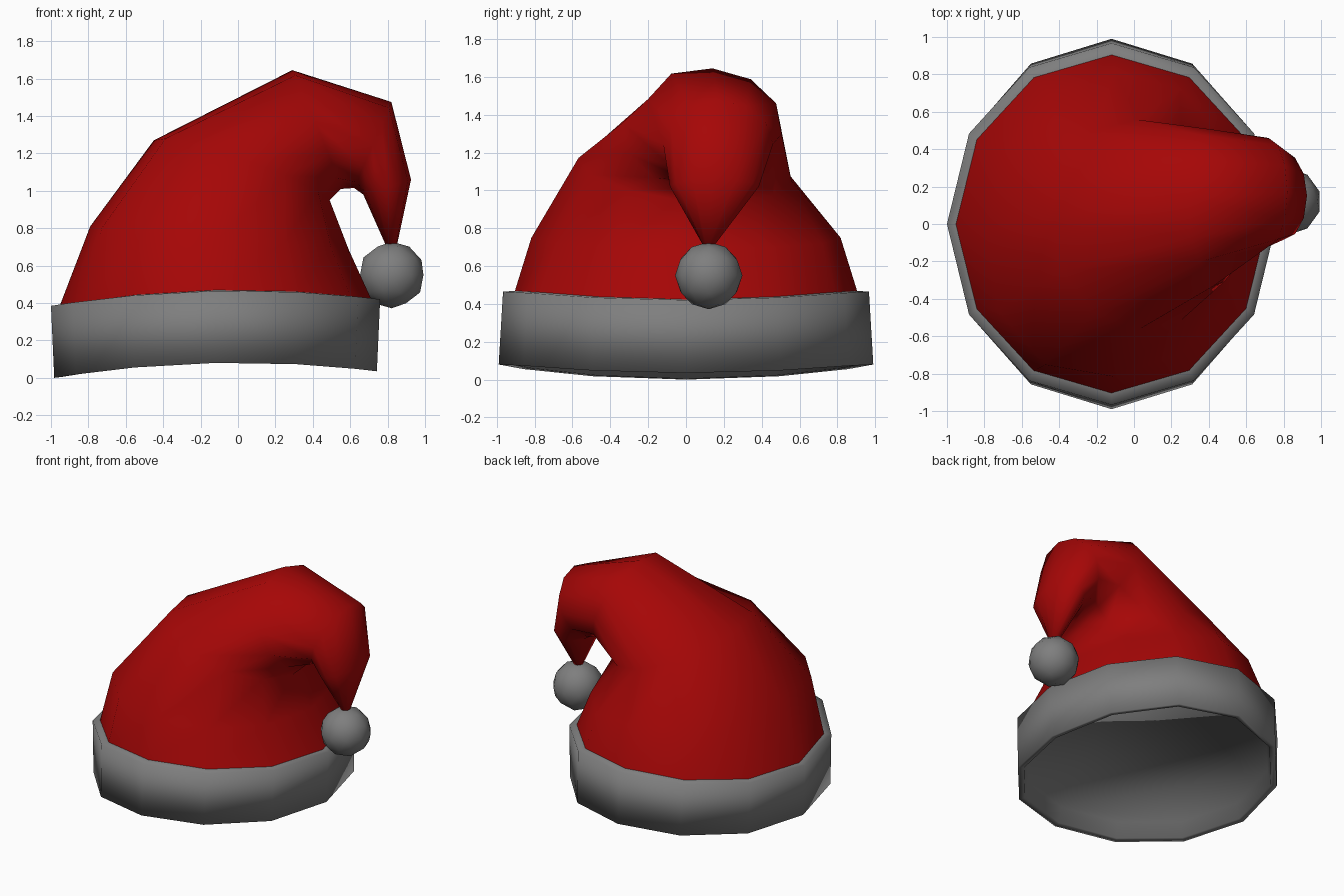
import bpy, bmesh, math
from mathutils import Vector

if "Cube" in bpy.data.objects:
    bpy.data.objects.remove(bpy.data.objects["Cube"])

SIDES = 12
ANGLES = [2 * math.pi * i / SIDES for i in range(SIDES)]


def material(name, rgb):
    m = bpy.data.materials.new(name)
    m.diffuse_color = (*rgb, 1)
    m.use_nodes = True
    m.node_tree.nodes["Principled BSDF"].inputs["Base Color"].default_value = m.diffuse_color
    return m


red = material("red felt", (0.38, 0.002, 0.002))
grey = material("grey fur", (0.21, 0.21, 0.21))


def finish(obj, mat):
    obj.data.materials.append(mat)
    obj.data.shade_smooth()


def loft(name, rings, mat):
    """Join successive rings of points into one skin, closed at the last ring."""
    bm = bmesh.new()
    loops = [[bm.verts.new(p) for p in ring] for ring in rings]
    for a, b in zip(loops, loops[1:]):
        for j in range(SIDES):
            k = (j + 1) % SIDES
            bm.faces.new((a[j], a[k], b[k], b[j]))
    bm.faces.new(loops[-1])
    mesh = bpy.data.meshes.new(name)
    bm.to_mesh(mesh)
    bm.free()
    obj = bpy.data.objects.new(name, mesh)
    bpy.context.collection.objects.link(obj)
    finish(obj, mat)
    return obj


def brim_ring(rx, ry, lift):
    """Oval ring that dips at the left and right ends."""
    return [Vector((-0.12 + rx * math.cos(t), ry * math.sin(t),
                    lift + 0.08 + 0.0175 * math.cos(t) - 0.0625 * math.cos(t) ** 2))
            for t in ANGLES]


def bent_ring(outer, inner, cy, ry, skew_y=0, skew_z=0):
    """Tilted oval between an outer and an inner (x, z) point of the bend."""
    o = Vector((outer[0], cy - skew_y, outer[1]))
    i = Vector((inner[0], cy + skew_y, inner[1]))
    c, a, b = (o + i) / 2, (i - o) / 2, Vector((0, ry, skew_z))
    return [c + a * math.cos(t) + b * math.sin(t) for t in ANGLES]


# felt cone, folding over to the right and hanging down
cone = [
    brim_ring(0.835, 0.907, 0.38),
    bent_ring((-0.79, 0.81), (0.59, 0.69), 0.0, 0.817, 0.03),
    bent_ring((-0.45, 1.27), (0.49, 0.95), -0.005, 0.563, -0.04, -0.062),
    bent_ring((0.29, 1.645), (0.55, 1.01), 0.085, 0.42, -0.055, -0.03),
    bent_ring((0.82, 1.475), (0.62, 1.015), 0.17, 0.29),
    bent_ring((0.925, 1.06), (0.67, 0.98), 0.15, 0.235),
    bent_ring((0.85, 0.71), (0.79, 0.71), 0.12, 0.03),
]
cone[3][8] += Vector((0, 0.05, -0.03))  # front dent beside the fold
for j in (7, 8):                        # fuller front left shoulder
    cone[1][j] += Vector((-0.03, -0.03, 0))
loft("cone", cone, red)

# fur brim, turned under at the rim and closed by a recessed underside
brim = [
    brim_ring(0.82, 0.89, 0.39),
    brim_ring(0.88, 0.967, 0.385),
    brim_ring(0.8625, 0.99, 0.0),
    brim_ring(0.82, 0.945, 0.005),
    brim_ring(0.80, 0.92, 0.12),
]
obj = loft("brim", brim, grey)
obj.data.flip_normals()

# pompom at the tip
bpy.ops.mesh.primitive_ico_sphere_add(subdivisions=2, radius=0.178,
                                      location=(0.822, 0.12, 0.55))
pompom = bpy.context.object
pompom.name = "pompom"
finish(pompom, grey)
